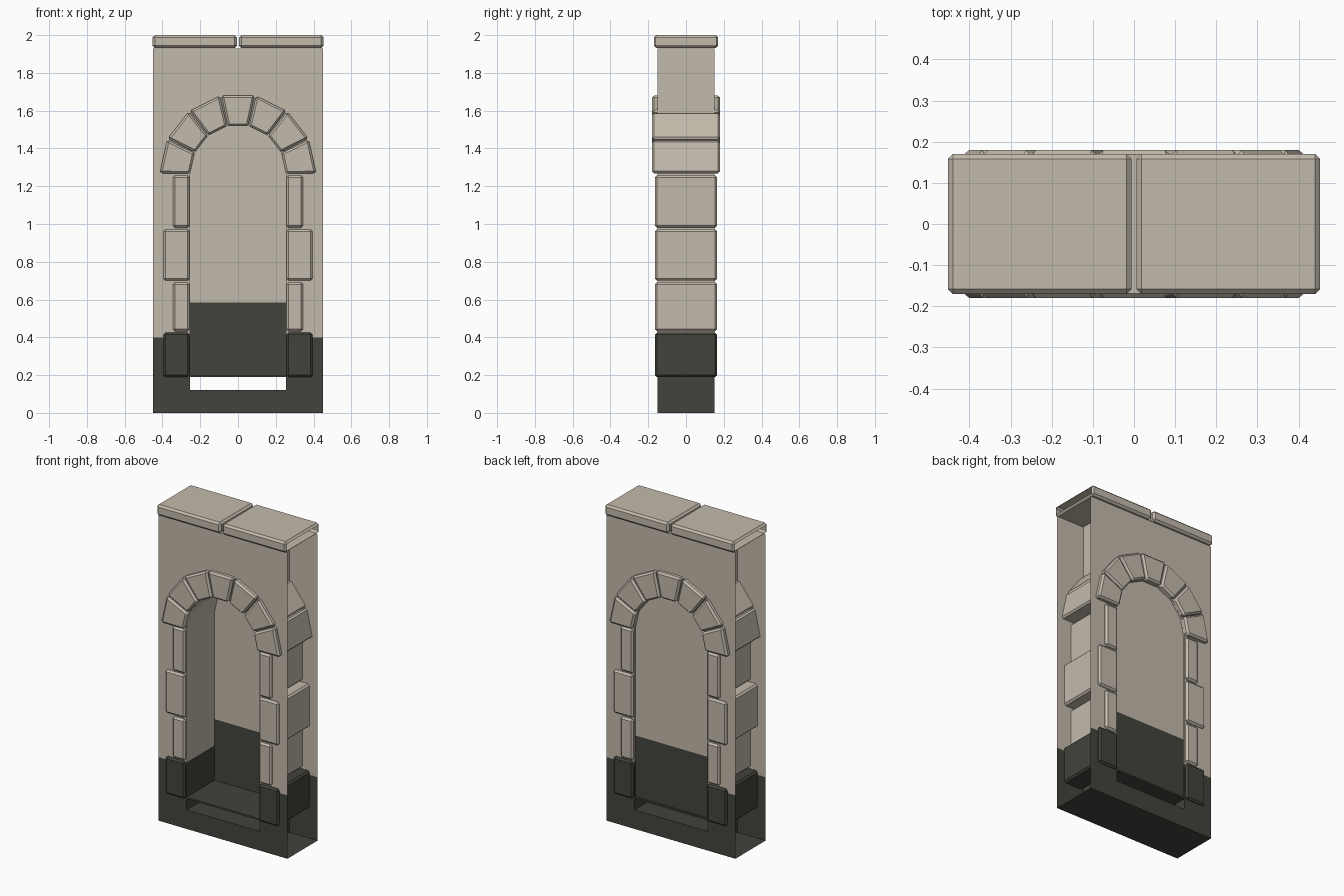
import bpy, bmesh, math

if "Cube" in bpy.data.objects:
    bpy.data.objects.remove(bpy.data.objects["Cube"])

def material(name, rgb):
    m = bpy.data.materials.new(name)
    m.diffuse_color = (*rgb, 1)
    m.use_nodes = True
    m.node_tree.nodes["Principled BSDF"].inputs["Base Color"].default_value = m.diffuse_color
    return m

TAN = material("sandstone", (0.545, 0.49, 0.41))
DARK = material("dark_stone", (0.056, 0.056, 0.046))

W, SPRING, DEPTH, TOP, HALF = 0.2535, 1.265, 0.15, 1.93, 0.45


def finish(name, bm, mats):
    me = bpy.data.meshes.new(name)
    bm.to_mesh(me)
    bm.free()
    for m in mats:
        me.materials.append(m)
    ob = bpy.data.objects.new(name, me)
    bpy.context.collection.objects.link(ob)
    return ob


def sheet(name, faces):
    """Flat faces given as (points, material slot)."""
    bm = bmesh.new()
    for pts, slot in faces:
        f = bm.faces.new([bm.verts.new(p) for p in pts])
        f.material_index = slot
    bmesh.ops.remove_doubles(bm, verts=bm.verts, dist=0.0001)
    return finish(name, bm, [TAN, DARK])


def prism(name, outline, y0, y1, mat, bevel=0.0, open_x=None):
    """Counter-clockwise (x, z) outline extruded along y, chamfered edges."""
    bm = bmesh.new()
    a = [bm.verts.new((x, y0, z)) for x, z in outline]
    b = [bm.verts.new((x, y1, z)) for x, z in outline]
    bm.faces.new(a)
    bm.faces.new(b[::-1])
    n = len(a)
    for i in range(n):
        j = (i + 1) % n
        bm.faces.new((a[j], a[i], b[i], b[j]))
    bmesh.ops.recalc_face_normals(bm, faces=bm.faces)
    if bevel:
        bmesh.ops.bevel(bm, geom=list(bm.edges), offset=bevel, segments=1,
                        affect='EDGES', profile=0.5)
    if open_x is not None:
        ends = [f for f in bm.faces
                if all(abs(v.co.x - open_x) < 0.001 for v in f.verts)]
        bmesh.ops.delete(bm, geom=ends, context='FACES')
    return finish(name, bm, [mat])


def rect(x0, x1, z0, z1):
    return [(x0, z0), (x1, z0), (x1, z1), (x0, z1)]


def arc(r, ang):
    return (0.975 * r * math.cos(ang), SPRING + r * math.sin(ang))


STEP = math.pi / 7
arch = [arc(0.26, i * STEP) for i in range(8)]   # right to left

# Front and back wall panels with an arched hole, dark at the base
for name, y in (("front_wall", -DEPTH), ("back_wall", DEPTH)):
    polys = [(rect(-W, W, 0, 0.12), 1)]
    for x0, x1 in ((-HALF, -W), (W, HALF)):
        polys.append((rect(x0, x1, 0, 0.4), 1))
        polys.append((rect(x0, x1, 0.4, TOP), 0))
    for p, q in zip(arch, arch[1:]):
        polys.append(([q, p, (p[0], TOP), (q[0], TOP)], 0))
    faces = []
    for pts, slot in polys:
        pts = [(x, y, z) for x, z in pts]
        faces.append((pts if y < 0 else pts[::-1], slot))
    sheet(name, faces)

# Underside of the wall
sheet("wall_base", [([(-HALF, DEPTH, 0), (HALF, DEPTH, 0),
                      (HALF, -DEPTH, 0), (-HALF, -DEPTH, 0)], 1)])

# Lining of the opening, and the core sides above and below it
path = [(W, 0), (W, 0.42)] + arch + [(-W, 0.42), (-W, 0)]
lining = []
for p, q in zip(path, path[1:]):
    slot = 1 if max(p[1], q[1]) < 0.43 else 0
    lining.append(([(p[0], -DEPTH, p[1]), (p[0], DEPTH, p[1]),
                    (q[0], DEPTH, q[1]), (q[0], -DEPTH, q[1])], slot))
lining.append(([(-W, -DEPTH, 0.12), (W, -DEPTH, 0.12),
                (W, DEPTH, 0.12), (-W, DEPTH, 0.12)], 1))
sheet("opening_lining", lining)
for side in (-1, 1):
    pts = [(side * W, -DEPTH, SPRING), (side * W, DEPTH, SPRING),
           (side * W, DEPTH, TOP), (side * W, -DEPTH, TOP)]
    sheet("core_side", [(pts if side > 0 else pts[::-1], 0)])

# Panel closing the niche, with a dark lower band
prism("niche_panel_lower", rect(-W, W, 0.19, 0.585), 0.13, 0.14, DARK)
prism("niche_panel_upper", [(-W, 0.585), (W, 0.585)] + arch, 0.13, 0.14, TAN)

# Sill of the niche
prism("sill", rect(-W, W, 0.19, 0.2), -DEPTH, DEPTH, DARK)

# Jamb stones, alternately wide and narrow
jambs = [(0.19, 0.425, 0.395), (0.432, 0.69, 0.345),
         (0.70, 0.972, 0.395), (0.98, 1.258, 0.345)]
for side in (-1, 1):
    for i, (z0, z1, x1) in enumerate(jambs):
        xs = sorted((side * 0.257, side * x1))
        prism("jamb_stone", rect(*xs, z0, z1), -0.165, 0.165,
              DARK if i == 0 else TAN, 0.011)

# Arch stones
GAP = 0.009
for i in range(7):
    a0, a1 = i * STEP + GAP, (i + 1) * STEP - GAP
    prism("arch_stone", [arc(0.26, a0), arc(0.425, a0),
                         arc(0.425, a1), arc(0.26, a1)],
          -0.18, 0.18, TAN, 0.011)

# Two coping slabs, open at their outer ends
for x0, x1, end in ((-0.452, -0.006, -0.452), (0.006, 0.452, 0.452)):
    prism("coping_slab", rect(x0, x1, 1.932, 2.0), -0.17, 0.17, TAN, 0.012, end)
